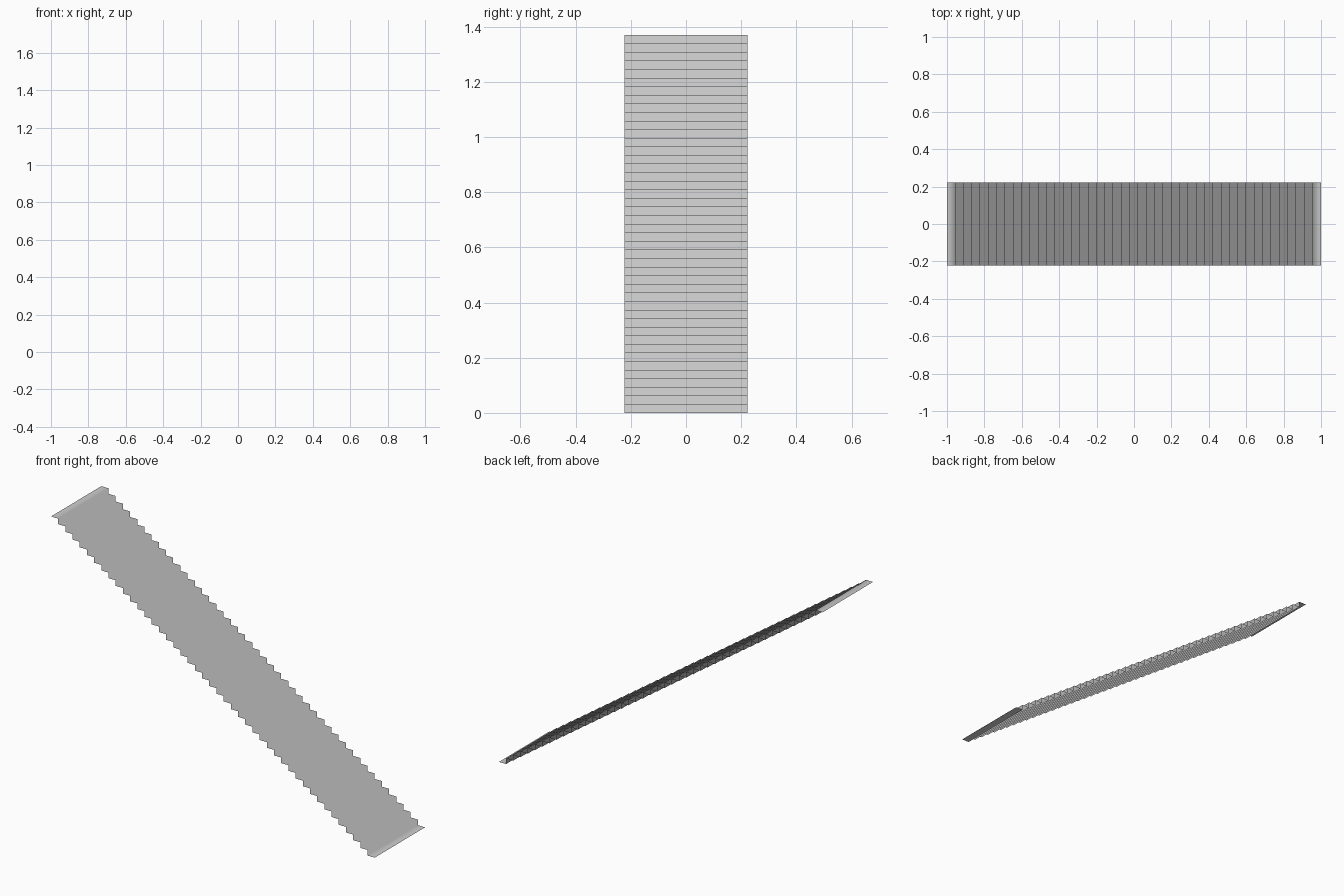
import bpy

if "Cube" in bpy.data.objects:
    bpy.data.objects.remove(bpy.data.objects["Cube"])

STEPS = 45            # treads, with one riser between each pair
RUN = 2.0 / STEPS
RISE = 1.37 / (STEPS - 1)
HALF_W = 0.222

# Stair profile, climbing from +x up to -x
profile = []
for i in range(STEPS):
    z = i * RISE
    profile += [(1 - i * RUN, z), (1 - (i + 1) * RUN, z)]

# Sweep the profile across the width as a single open sheet
verts = [(x, y, z) for x, z in profile for y in (-HALF_W, HALF_W)]
faces = [(2 * i, 2 * i + 1, 2 * i + 3, 2 * i + 2) for i in range(len(profile) - 1)]

mesh = bpy.data.meshes.new("stair_sheet")
mesh.from_pydata(verts, [], faces)
mesh.update()

# Treads face up, risers face +x; soft shading over the folds
if mesh.polygons[0].normal.z < 0:
    mesh.flip_normals()
for p in mesh.polygons:
    p.use_smooth = True

stairs = bpy.data.objects.new("stair_sheet", mesh)
bpy.context.collection.objects.link(stairs)
